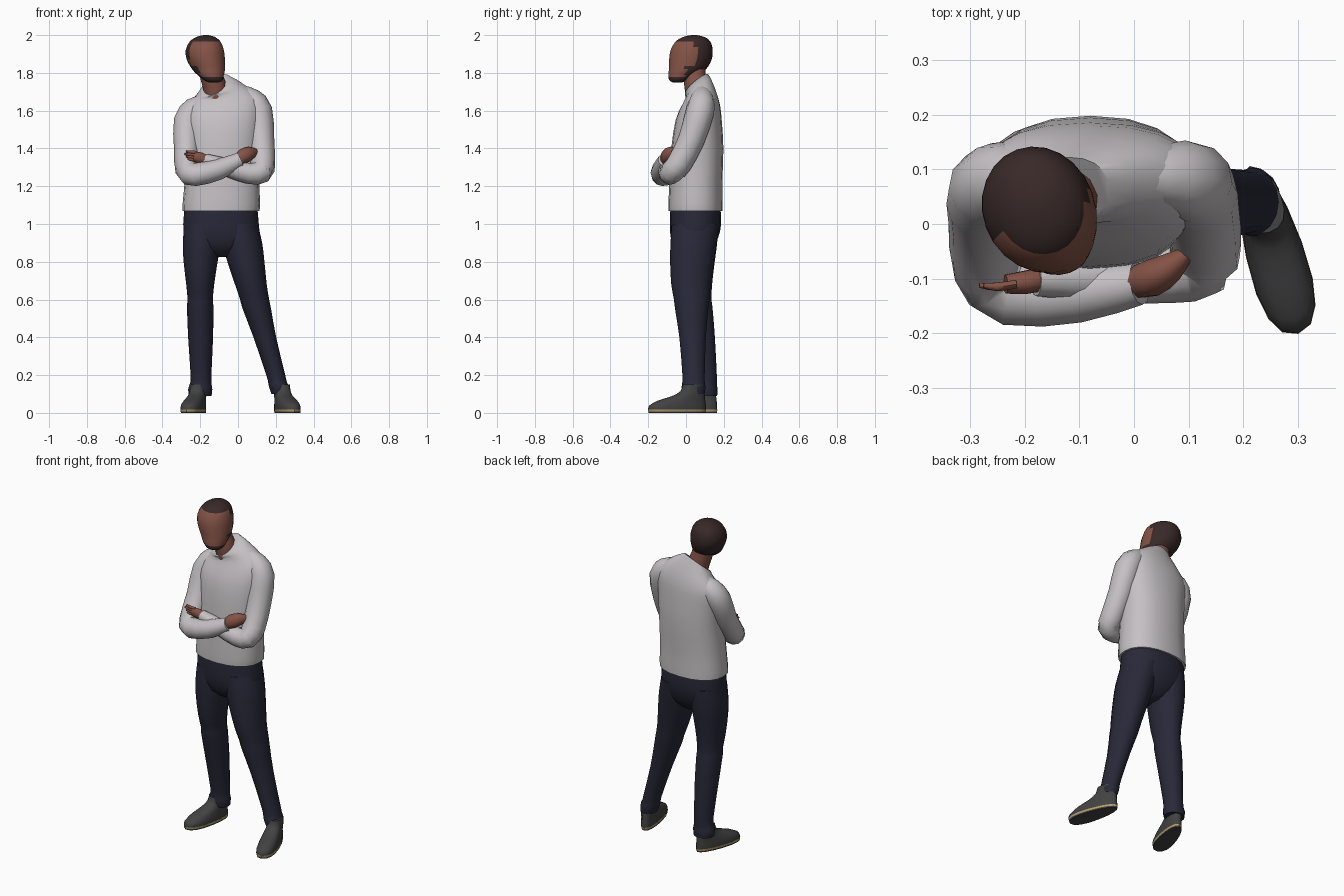
import bpy, bmesh, math
from mathutils import Vector, Matrix

if "Cube" in bpy.data.objects:
    bpy.data.objects.remove(bpy.data.objects["Cube"])


def material(name, r, g, b):
    m = bpy.data.materials.new(name)
    m.diffuse_color = (r, g, b, 1)
    m.use_nodes = True
    m.node_tree.nodes["Principled BSDF"].inputs["Base Color"].default_value = m.diffuse_color
    return m


KNIT = material("light grey knit", .56, .53, .55)
DENIM = material("navy denim", .021, .021, .04)
SKIN = material("brown skin", .23, .085, .06)
HAIR = material("dark brown hair", .04, .022, .021)
LEATHER = material("charcoal leather", .055, .055, .057)
SOLE = material("tan sole", .45, .33, .14)


def spline(rows, k):
    """Catmull-Rom refinement of rows of numbers, k steps per span."""
    out = []
    for i in range(len(rows) - 1):
        a, b, c, d = (rows[max(0, min(len(rows) - 1, i + j))] for j in (-1, 0, 1, 2))
        for s in range(k):
            t = s / k
            out.append([.5 * (2 * q + (r - p) * t + (2 * p - 5 * q + 4 * r - u) * t * t
                              + (3 * q - p - 3 * r + u) * t ** 3)
                        for p, q, r, u in zip(a, b, c, d)])
    return out + [list(rows[-1])]


def skin_rings(name, rings, mats, rule=None, angle=60):
    """Bridge rings of points into a closed, smooth object."""
    bm = bmesh.new()
    vs = [[bm.verts.new(p) for p in ring] for ring in rings]
    n = len(vs[0])
    for a, b in zip(vs, vs[1:]):
        for i in range(n):
            j = (i + 1) % n
            bm.faces.new((a[i], a[j], b[j], b[i]))
    bm.faces.new(vs[0])
    bm.faces.new(vs[-1])
    bmesh.ops.recalc_face_normals(bm, faces=bm.faces)
    if rule:
        for f in bm.faces:
            f.material_index = rule(f.calc_center_median(), f.normal)
    me = bpy.data.meshes.new(name)
    bm.to_mesh(me)
    bm.free()
    for m in mats:
        me.materials.append(m)
    ob = bpy.data.objects.new(name, me)
    bpy.context.collection.objects.link(ob)
    bpy.ops.object.select_all(action='DESELECT')
    ob.select_set(True)
    bpy.context.view_layer.objects.active = ob
    bpy.ops.object.shade_smooth_by_angle(angle=math.radians(angle))
    return ob


def stack(name, rows, mats, n=16, k=2, power=2, yaw=0, rule=None, xf=None, angle=60):
    """Loft horizontal rings: z, cx, cy, rx, ry, x tilt, y tilt."""
    rings = []
    for row in spline([tuple(r) + (0,) * (7 - len(r)) for r in rows], k):
        z, cx, cy, rx, ry, tx, ty = row
        ring = []
        for i in range(n):
            a = 2 * math.pi * i / n
            c, s = math.cos(a), math.sin(a)
            x = math.copysign(abs(c) ** (2 / power), c) * rx
            y = math.copysign(abs(s) ** (2 / power), s) * ry
            x, y = x * math.cos(yaw) - y * math.sin(yaw), x * math.sin(yaw) + y * math.cos(yaw)
            p = Vector((cx + x, cy + y, z + tx * x + ty * y))
            ring.append(xf @ p if xf else p)
        rings.append(ring)
    return skin_rings(name, rings, mats, rule, angle)


def tube(name, rows, mats, n=12, k=2):
    """Sweep a limb along points: x, y, z, radius, depth radius."""
    rows = spline([tuple(r) if len(r) == 5 else tuple(r) + (r[3],) for r in rows], k)
    pts = [Vector(r[:3]) for r in rows]
    rings = []
    for i, r in enumerate(rows):
        t = (pts[min(i + 1, len(pts) - 1)] - pts[max(i - 1, 0)]).normalized()
        side = t.cross(Vector((0, 1, 0))).normalized()
        nor = side.cross(t)
        rings.append([pts[i] + side * r[3] * math.cos(2 * math.pi * j / n)
                      + nor * r[4] * math.sin(2 * math.pi * j / n) for j in range(n)])
    return skin_rings(name, rings, mats)


# Sweater body, with sloping shoulders and a collar raised at the back
stack("sweater_body", [
    (1.07, -.09, .05, .204, .143), (1.11, -.088, .05, .205, .143),
    (1.22, -.085, .052, .198, .14), (1.4, -.08, .06, .195, .138),
    (1.55, -.08, .067, .205, .122, .05, 0), (1.63, -.08, .08, .2, .1, .13, 0),
    (1.69, -.09, .08, .15, .078, .2, .2), (1.735, -.12, .058, .076, .064, .4, .75),
], [KNIT], n=20, power=2.3)

# Folded sleeves
tube("right_sleeve", [
    (-.17, .085, 1.65, .04), (-.225, .085, 1.61, .065), (-.266, .065, 1.545, .074),
    (-.272, .0, 1.4, .067), (-.268, -.08, 1.285, .064), (-.225, -.125, 1.262, .061),
    (-.1, -.125, 1.29, .055), (.01, -.108, 1.34, .04)], [KNIT])
tube("left_sleeve", [
    (.01, .085, 1.70, .04), (.065, .085, 1.66, .063), (.107, .075, 1.6, .075),
    (.122, .03, 1.45, .07), (.13, -.035, 1.32, .066), (.122, -.075, 1.275, .062),
    (.06, -.09, 1.267, .055), (-.06, -.095, 1.30, .048), (-.18, -.1, 1.342, .032)], [KNIT])

# Hands: one tucked at the elbow, one resting on the upper arm
tube("right_hand", [(-.01, -.11, 1.33, .03, .026), (.03, -.1, 1.36, .04, .034),
                    (.065, -.08, 1.375, .036, .028), (.095, -.055, 1.38, .02, .015)], [SKIN], n=10)
tube("left_hand", [(-.165, -.1, 1.338, .024, .022), (-.2, -.107, 1.35, .03, .022),
                   (-.235, -.11, 1.357, .025, .018)], [SKIN], n=10)
for i in range(4):
    z = 1.338 + i * .013
    tube(f"left_finger_{i + 1}", [(-.215, -.11, z, .009), (-.25, -.115, z + .004, .009),
                                  (-.283 + abs(i - 2) * .008, -.112, z + .006, .005)], [SKIN], n=6)

# Trousers: hips and two legs with slight folds at knee and ankle
stack("trouser_hips", [
    (1.09, -.09, .05, .192, .132), (1.0, -.09, .05, .2, .136), (.93, -.085, .045, .195, .126),
    (.87, -.085, .04, .14, .1), (.825, -.085, .04, .04, .05)], [DENIM], n=20, power=2.2)
stack("right_trouser_leg", [
    (1.0, -.185, .05, .1, .12), (.9, -.192, .045, .1, .12), (.8, -.198, .04, .09, .112),
    (.68, -.2, .04, .074, .098), (.6, -.2, .05, .067, .085), (.56, -.2, .055, .07, .085),
    (.4, -.198, .08, .066, .073), (.2, -.196, .105, .055, .058), (.15, -.198, .107, .058, .056),
    (.125, -.2, .108, .064, .06), (.09, -.2, .11, .06, .055)], [DENIM])
stack("left_trouser_leg", [
    (1.0, .0, .05, .104, .125), (.9, .022, .04, .106, .122), (.8, .042, .032, .098, .116),
    (.68, .068, .026, .084, .104), (.6, .088, .03, .077, .094), (.55, .1, .03, .075, .088),
    (.4, .142, .035, .06, .07), (.2, .2, .04, .05, .059), (.16, .21, .04, .05, .06),
    (.135, .217, .04, .052, .063), (.1, .222, .042, .045, .056)], [DENIM])

# Ankle boots: heel at the local origin, toe along -y
for side, heel, toe in (("right", (-.19, .165), (-.272, -.125)), ("left", (.212, .105), (.3, -.2))):
    dx, dy = toe[0] - heel[0], toe[1] - heel[1]
    L = math.hypot(dx, dy)
    xf = Matrix.Translation((heel[0], heel[1], 0)) @ Matrix.Rotation(math.atan2(dx, -dy), 4, 'Z')

    def taper(ob, xf=xf, L=L):
        # Narrow the heel, widen the ball of the foot, then place the boot
        for v in ob.data.vertices:
            v.co.x *= .82 + .4 * min(1, -v.co.y / L)
            v.co = xf @ v.co

    taper(stack(side + "_boot_upper", [
        (.018, 0, -.5 * L, .051, .5 * L), (.04, 0, -.49 * L, .051, .49 * L),
        (.065, 0, -.42 * L, .048, .41 * L), (.09, 0, -.3 * L, .046, .28 * L),
        (.115, 0, -.235 * L, .045, .2 * L), (.15, 0, -.215 * L, .044, .18 * L)],
        [LEATHER], power=2.3))
    taper(stack(side + "_boot_sole", [
        (0, 0, -.5 * L, .05, .495 * L), (.008, 0, -.5 * L, .051, .5 * L),
        (.019, 0, -.5 * L, .052, .503 * L)], [SOLE, LEATHER], k=1, power=2.3, angle=40,
        rule=lambda c, nrm: int(nrm.z < -.8 or c.z < .006)))

# Neck
tube("neck", [(-.115, .06, 1.64, .058), (-.122, .055, 1.72, .062), (-.14, .045, 1.78, .06),
              (-.155, .04, 1.85, .06)], [SKIN])

# Head turned slightly to its left; hair and beard chosen by direction and height
FACE = Vector((.4, -.9, 0)).normalized()


def head_rule(c, nrm):
    f = (c - Vector((-.17, .03, c.z))).dot(FACE)
    if c.z > 1.962 or (f < .015 and c.z > 1.825) or (f < -.04 and c.z > 1.79):
        return 1
    if c.z < 1.778 or (c.z < 1.835 and f < .07):
        return 1
    return 0


stack("head", [
    (1.748, -.128, -.045, .02, .02), (1.76, -.13, -.042, .048, .046),
    (1.79, -.145, -.018, .07, .076), (1.82, -.156, .008, .086, .1),
    (1.87, -.17, .023, .1, .114), (1.92, -.176, .03, .1, .113),
    (1.965, -.174, .037, .081, .094), (1.99, -.171, .041, .048, .058),
    (2.0, -.17, .042, .012, .015)], [SKIN, HAIR], n=24, k=3, yaw=.35, rule=head_rule)
